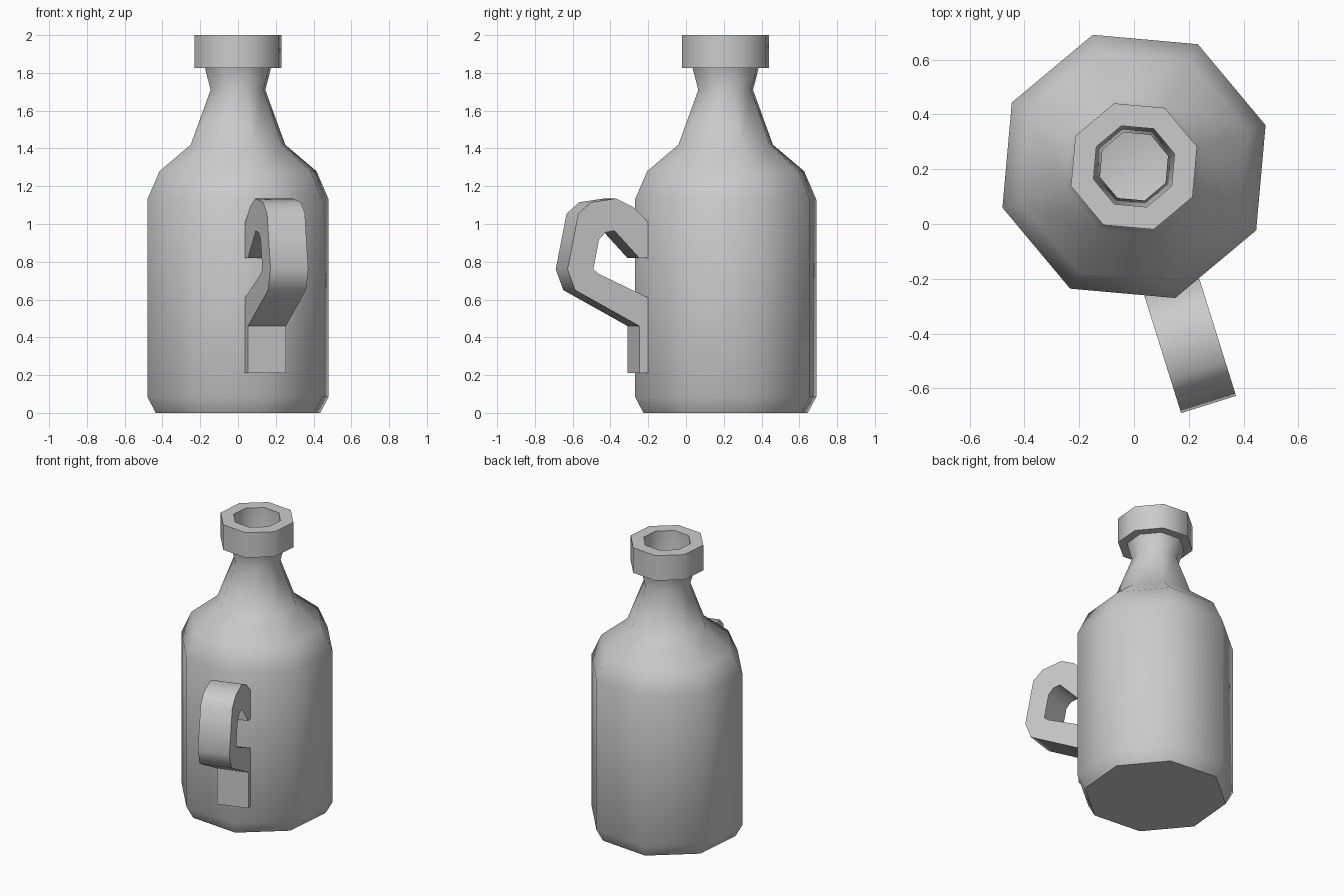
import bpy, bmesh, math
from mathutils import Vector

if "Cube" in bpy.data.objects:
    bpy.data.objects.remove(bpy.data.objects["Cube"])

SIDES = 8
CENTRE = Vector((0, 0.21, 0))
TURN = math.radians(17.4)


def finish(bm, name, angle):
    bmesh.ops.recalc_face_normals(bm, faces=bm.faces)
    mesh = bpy.data.meshes.new(name)
    bm.to_mesh(mesh)
    bm.free()
    ob = bpy.data.objects.new(name, mesh)
    bpy.context.collection.objects.link(ob)
    bpy.ops.object.select_all(action='DESELECT')
    ob.select_set(True)
    bpy.context.view_layer.objects.active = ob
    bpy.ops.object.shade_smooth_by_angle(angle=math.radians(angle))
    return ob


def lathe(name, profile, angle=60):
    """Octagonal revolve of (radius, z) points, capped at both ends."""
    bm = bmesh.new()
    rings = []
    for r, z in profile:
        rings.append([bm.verts.new(CENTRE + Vector((
            r * math.cos(TURN + i * math.tau / SIDES),
            r * math.sin(TURN + i * math.tau / SIDES), z)))
            for i in range(SIDES)])
    for a, b in zip(rings, rings[1:]):
        for i in range(SIDES):
            j = (i + 1) % SIDES
            bm.faces.new((a[i], a[j], b[j], b[i]))
    bm.faces.new(rings[0])
    bm.faces.new(rings[-1])
    return finish(bm, name, angle)


# Hollow bottle: outside from base to lip, then down the inside
lathe("bottle", [
    (0.456, 0), (0.503, 0.085), (0.503, 1.13), (0.435, 1.28),
    (0.262, 1.42), (0.152, 1.71), (0.183, 1.825),
    (0.241, 1.825), (0.241, 2.0), (0.155, 2.0),
    (0.155, 1.83), (0.13, 1.71), (0.238, 1.41), (0.41, 1.265),
    (0.475, 1.12), (0.475, 0.1), (0.43, 0.03)])

# Handle: outer and inner (radius, z) stations, in the plane of one body corner
stations = [
    ((0.463, 1.01), (0.463, 0.82)),
    ((0.547, 1.09), (0.512, 0.82)),
    ((0.64, 1.135), (0.65, 0.965)),
    ((0.78, 1.115), (0.70, 0.955)),
    ((0.85, 1.055), (0.735, 0.92)),
    ((0.91, 0.76), (0.767, 0.76)),
    ((0.868, 0.65), (0.735, 0.735)),
    ((0.512, 0.46), (0.463, 0.61)),
    ((0.512, 0.21), (0.463, 0.21)),
]
out = Vector((math.sin(TURN), -math.cos(TURN), 0))
side = Vector((math.cos(TURN), math.sin(TURN), 0))
HALF = 0.105

bm = bmesh.new()
sections = []
for outer, inner in stations:
    corners = [(outer, -HALF), (outer, HALF), (inner, HALF), (inner, -HALF)]
    sections.append([bm.verts.new(CENTRE + out * p[0] + side * w + Vector((0, 0, p[1])))
                     for p, w in corners])
for a, b in zip(sections, sections[1:]):
    for i in range(4):
        j = (i + 1) % 4
        bm.faces.new((a[i], a[j], b[j], b[i]))
bm.faces.new(sections[0])
bm.faces.new(sections[-1])
finish(bm, "handle", 60)
